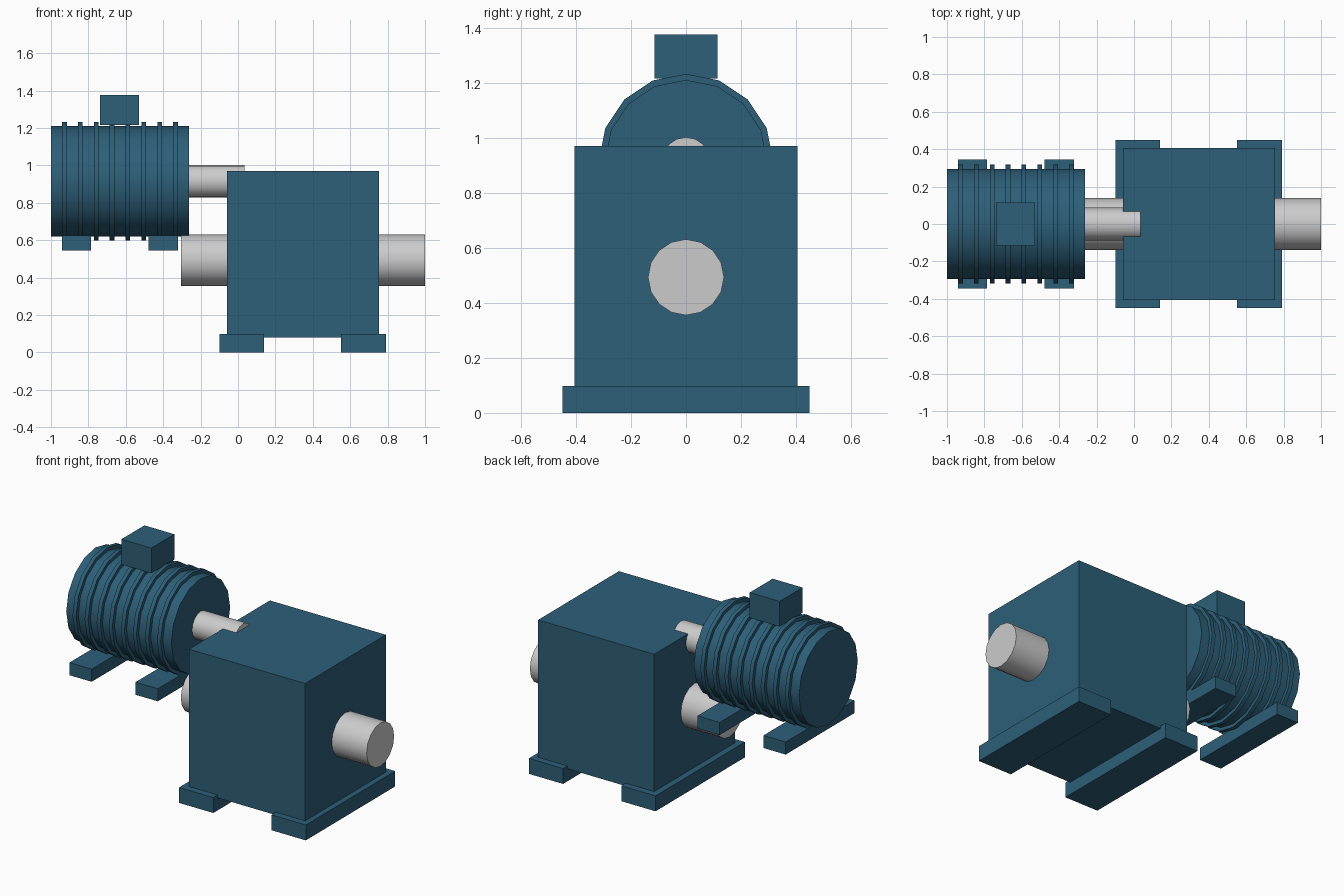
import bpy
from math import pi, radians

if "Cube" in bpy.data.objects:
    bpy.data.objects.remove(bpy.data.objects["Cube"])

paint = bpy.data.materials.new("blue_paint")
paint.diffuse_color = (0.026, 0.115, 0.19, 1)
paint.use_nodes = True
paint.node_tree.nodes["Principled BSDF"].inputs["Base Color"].default_value = paint.diffuse_color


def box(name, x0, x1, half_y, z0, z1):
    bpy.ops.mesh.primitive_cube_add(size=1, location=((x0 + x1) / 2, 0, (z0 + z1) / 2))
    ob = bpy.context.object
    ob.name = name
    ob.scale = (x1 - x0, 2 * half_y, z1 - z0)
    bpy.ops.object.transform_apply(location=False, rotation=False, scale=True)
    ob.data.materials.append(paint)
    return ob


def cylinder(name, x0, x1, radius, z, painted=False):
    # 16-sided cylinder lying along x, with a corner at the top
    bpy.ops.mesh.primitive_cylinder_add(vertices=16, radius=radius, depth=x1 - x0,
                                        location=((x0 + x1) / 2, 0, z),
                                        rotation=(0, pi / 2, 0))
    ob = bpy.context.object
    ob.name = name
    bpy.ops.object.transform_apply(location=False, rotation=True, scale=False)
    bpy.ops.object.shade_smooth_by_angle(angle=radians(30))
    if painted:
        ob.data.materials.append(paint)
    return ob


# Gearbox housing, feet and through shaft
box("gearbox_housing", -0.06, 0.755, 0.405, 0.08, 0.97)
for name, x in (("gearbox_foot_left", -0.10), ("gearbox_foot_right", 0.55)):
    box(name, x, x + 0.24, 0.448, 0, 0.098)
cylinder("output_shaft", -0.305, 1.0, 0.138, 0.493)

# Motor body with cooling fins and drive shaft
MOTOR_Z = 0.915
cylinder("motor_body", -1.0, -0.262, 0.295, MOTOR_Z, True)
for i in range(8):
    x = -0.928 + i * 0.0848
    cylinder(f"cooling_fin_{i + 1}", x - 0.0125, x + 0.0125, 0.317, MOTOR_Z, True)
cylinder("motor_shaft", -0.30, 0.035, 0.087, MOTOR_Z)

# Motor feet and terminal box
for name, x in (("motor_foot_left", -0.942), ("motor_foot_right", -0.478)):
    box(name, x, x + 0.156, 0.345, 0.546, 0.626)
box("terminal_box", -0.738, -0.528, 0.115, 1.216, 1.376)
